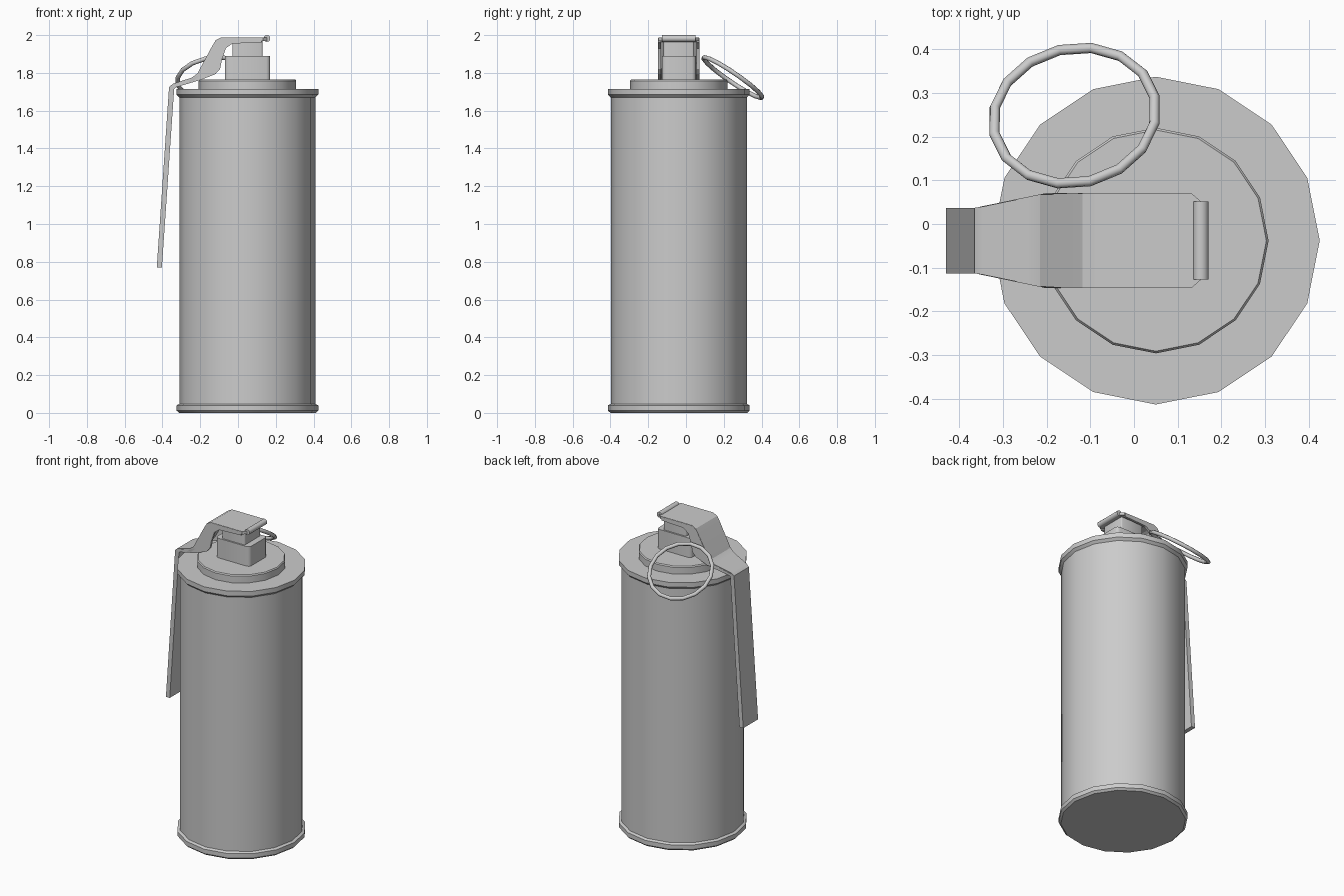
import bpy, bmesh, math
from mathutils import Matrix

if "Cube" in bpy.data.objects:
    bpy.data.objects.remove(bpy.data.objects["Cube"])

CX, CY = 0.05, -0.038          # axis of the canister

grey = bpy.data.materials.new("plain grey")
grey.diffuse_color = (0.6, 0.6, 0.6, 1)
grey.use_nodes = True
grey.node_tree.nodes["Principled BSDF"].inputs["Base Color"].default_value = grey.diffuse_color


def finish(bm, name, angle=30, bevel=0):
    bmesh.ops.recalc_face_normals(bm, faces=bm.faces)
    me = bpy.data.meshes.new(name)
    bm.to_mesh(me)
    bm.free()
    me.materials.append(grey)
    ob = bpy.data.objects.new(name, me)
    bpy.context.collection.objects.link(ob)
    bpy.ops.object.select_all(action='DESELECT')
    ob.select_set(True)
    bpy.context.view_layer.objects.active = ob
    bpy.ops.object.shade_smooth_by_angle(angle=math.radians(angle))
    return ob


def skin(bm, loops, closed=False):
    """Bridge equal-length vertex loops; cap both ends unless closed."""
    rings = [[bm.verts.new(p) for p in loop] for loop in loops]
    n = len(rings[0])
    for i in range(len(rings) - (0 if closed else 1)):
        a, b = rings[i], rings[(i + 1) % len(rings)]
        for j in range(n):
            k = (j + 1) % n
            bm.faces.new((a[j], a[k], b[k], b[j]))
    if not closed:
        bm.faces.new(rings[0])
        bm.faces.new(rings[-1])


def lathe(name, profile, sides=16):
    bm = bmesh.new()
    skin(bm, [[(CX + r * math.cos(2 * math.pi * i / sides),
                CY + r * math.sin(2 * math.pi * i / sides), z)
               for i in range(sides)] for r, z in profile])
    return finish(bm, name)


def block(name, hx, hy, z0, z1, c):
    """Box with chamfered upright corners."""
    pts = [(hx, hy - c), (hx - c * .3, hy - c * .3), (hx - c, hy),
           (-hx + c, hy), (-hx + c * .3, hy - c * .3), (-hx, hy - c),
           (-hx, -hy + c), (-hx + c * .3, -hy + c * .3), (-hx + c, -hy),
           (hx - c, -hy), (hx - c * .3, -hy + c * .3), (hx, -hy + c)]
    bm = bmesh.new()
    skin(bm, [[(CX + x, CY + y, z) for x, y in pts] for z in (z0, z1)])
    return finish(bm, name, 50)


# canister with rolled rims, and the stepped lid
lathe("canister", [(.362, 0), (.375, .012), (.375, .04), (.36, .048),
                   (.36, 1.67), (.375, 1.685), (.375, 1.715)])
lathe("lid_step", [(.258, 1.71), (.258, 1.758), (.253, 1.765)])

# fuse neck
block("fuse_base", .12, .09, 1.76, 1.89, .02)
block("fuse_head", .08, .08, 1.885, 1.975, .008)


def half_width(x):
    t = min(1, max(0, (x + .36) / .16))
    return .075 + .033 * t


# bent lever strip: outer x, z then inner x, z
strip = [(-.43, .77, -.403, .77), (-.365, 1.725, -.338, 1.715),
         (-.345, 1.742, -.325, 1.728), (-.245, 1.775, -.235, 1.757),
         (-.215, 1.797, -.200, 1.788), (-.135, 1.945, -.118, 1.938),
         (-.118, 1.973, -.105, 1.960), (-.09, 1.987, -.085, 1.970),
         (.132, 1.987, .132, 1.970), (.155, 1.987, .155, 1.970)]
bm = bmesh.new()
loops = []
for i, (xo, zo, xi, zi) in enumerate(strip):
    w = .088 if i == len(strip) - 1 else half_width(xo)
    loops.append([(xo, CY - w, zo), (xo, CY + w, zo),
                  (xi, CY + w, zi), (xi, CY - w, zi)])
skin(bm, loops)
finish(bm, "lever", 25)

# side cheeks folded down from the lever
cheek = [(-.355, 1.73), (-.245, 1.773), (-.213, 1.797), (-.135, 1.942),
         (-.116, 1.972), (-.09, 1.985), (.125, 1.985), (.125, 1.962),
         (-.03, 1.955), (-.065, 1.93), (-.085, 1.87), (-.095, 1.82),
         (-.12, 1.793), (-.2, 1.762), (-.335, 1.722)]
for side, name in ((-1, "lever_cheek_front"), (1, "lever_cheek_back")):
    bm = bmesh.new()
    skin(bm, [[(x, CY + side * (half_width(x) - d), z) for x, z in cheek]
              for d in (-.001, .014)])
    finish(bm, name, 25)

# hinge pin at the end of the lever
bm = bmesh.new()
skin(bm, [[(.153 + .018 * math.cos(a), y, 1.982 + .018 * math.sin(a))
           for a in [math.pi * i / 6 for i in range(12)]]
          for y in (CY - .089, CY + .089)])
finish(bm, "hinge_pin", 40)

# pull ring, tilted over the lid edge
bm = bmesh.new()
R, r, N = .188, .012, 16
skin(bm, [[((R + r * math.cos(b)) * math.cos(a),
            (R + r * math.cos(b)) * math.sin(a), r * math.sin(b))
           for b in [math.pi * j / 4 for j in range(8)]]
          for a in [2 * math.pi * i / N for i in range(N)]], closed=True)
bm.transform(Matrix.Translation((-.136, .248, 1.775))
             @ Matrix.Rotation(math.radians(13), 4, 'Z')
             @ Matrix.Rotation(math.radians(-35), 4, 'X'))
finish(bm, "pull_ring", 50)
